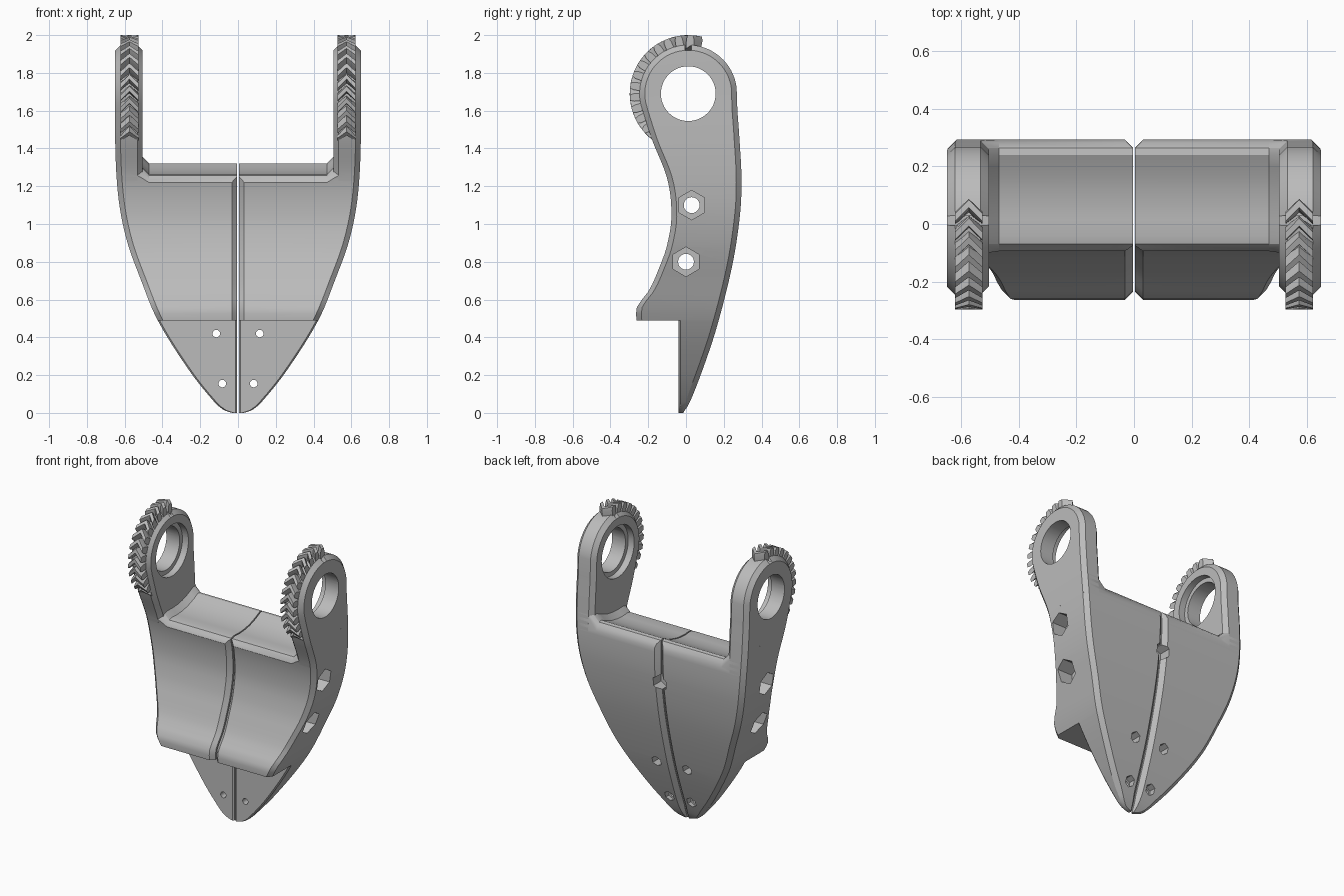
import bpy, bmesh
from math import sin, cos, radians, pi
from mathutils import Vector, Matrix

if "Cube" in bpy.data.objects:
    bpy.data.objects.remove(bpy.data.objects["Cube"], do_unlink=True)

grey = bpy.data.materials.new("plain_grey")
grey.use_nodes = True
grey.diffuse_color = (0.5, 0.5, 0.5, 1)
grey.node_tree.nodes["Principled BSDF"].inputs["Base Color"].default_value = (0.5, 0.5, 0.5, 1)

PY, PZ, ARM_R = 0.012, 1.69, 0.258      # pivot centre and arm end radius
CH = 0.028                              # chamfer width
SEAM, ARM_IN = 0.004, 0.505

# Outline tables: (height, value)
FRONT = [(.49, -.262), (.56, -.26), (.653, -.193), (.786, -.135), (.876, -.103),
         (1.035, -.077), (1.235, -.098), (1.447, -.18), (1.602, -.23)]
BACK = [(0, -.015), (.056, .02), (.257, .098), (.468, .167), (.786, .246),
        (1.05, .286), (1.235, .294), (1.45, .283), (1.602, .272)]
SIDE = [(0, .03), (.015, .075), (.06, .127), (.22, .255), (.49, .425), (.72, .52),
        (.9, .585), (1.1, .628), (1.35, .648), (1.7, .65), (2, .65)]


def curve(table, z):
    """Smooth interpolation through a table."""
    n = len(table)
    z = min(max(z, table[0][0]), table[-1][0])
    i = max(k for k in range(n - 1) if table[k][0] <= z)

    def slope(k):
        a, b = table[max(k - 1, 0)], table[min(k + 1, n - 1)]
        return (b[1] - a[1]) / (b[0] - a[0])
    (z0, v0), (z1, v1) = table[i], table[i + 1]
    h = z1 - z0
    t = (z - z0) / h
    return (v0 * (1 + 2 * t) * (1 - t) ** 2 + v1 * t * t * (3 - 2 * t)
            + h * (slope(i) * t * (1 - t) ** 2 + slope(i + 1) * t * t * (t - 1)))


def loft(name, rings):
    """Closed solid through rings of equal point count."""
    bm = bmesh.new()
    vs = [[bm.verts.new(p) for p in r] for r in rings]
    n = len(vs[0])
    for a, b in zip(vs, vs[1:]):
        for i in range(n):
            bm.faces.new((a[i], a[(i + 1) % n], b[(i + 1) % n], b[i]))
    bm.faces.new(vs[0])
    bm.faces.new(vs[-1])
    return finish(name, bm)


def finish(name, bm):
    bmesh.ops.recalc_face_normals(bm, faces=bm.faces)
    me = bpy.data.meshes.new(name)
    bm.to_mesh(me)
    bm.free()
    me.materials.append(grey)
    ob = bpy.data.objects.new(name, me)
    bpy.context.collection.objects.link(ob)
    return ob


def prism(axis, a, b, u, v, r, sides):
    """Cylinder or hexagon along x (u=y, v=z) or y (u=x, v=z)."""
    def ring(s):
        pts = [(u + r * cos(2 * pi * k / sides + pi / 2),
                v + r * sin(2 * pi * k / sides + pi / 2)) for k in range(sides)]
        return [(s, p, q) if axis == "x" else (p, s, q) for p, q in pts]
    return loft("cutter", [ring(a), ring(b)])


def cut(ob, cutter):
    cutter.hide_render = True
    m = ob.modifiers.new("cut", "BOOLEAN")
    m.operation, m.solver, m.object = "DIFFERENCE", "EXACT", cutter
    bpy.context.view_layer.objects.active = ob
    bpy.ops.object.modifier_apply(modifier=m.name)
    bpy.data.objects.remove(cutter, do_unlink=True)


def complete(ob):
    """Smooth shading and the mirrored half."""
    bpy.ops.object.select_all(action="DESELECT")
    ob.select_set(True)
    bpy.context.view_layer.objects.active = ob
    bpy.ops.object.shade_smooth_by_angle(angle=radians(28))
    m = ob.modifiers.new("mirror", "MIRROR")
    m.use_mirror_merge = False


# Stations pair a front point with a back point, each with its inset point
def station(z):
    step = z < .4895
    f = -.04 if step else curve(FRONT, z)
    b = curve(BACK, z)
    cf, cb = min(.01 if step else CH, (b - f) / 3), min(CH, (b - f) / 3)
    return (f, z), (f + cf, z), (b, z), (b - cb, z), cf, cb


def round_station(t):
    af, ab = radians(198 - 104 * t), radians(2 + 84 * t)

    def at(a, r):
        return PY + r * cos(a), PZ + r * sin(a)
    return (at(af, ARM_R), at(af, ARM_R - CH), at(ab, ARM_R), at(ab, ARM_R - CH), CH, CH)


def section(st, x0):
    F, Fi, B, Bi, cf, cb = st

    def X(p):
        return curve(SIDE, p[1])
    lim = (X(F) - x0) / 3
    cf, cb = min(cf, lim), min(cb, lim)
    return [(x0, *Fi), (x0 + cf, *F), (X(F) - cf, *F), (X(Fi), *Fi),
            (X(Bi), *Bi), (X(B) - cb, *B), (x0 + cb, *B), (x0, *Bi)]


low = [0, .007, .015, .035, .06] + [.06 + .0428 * k for k in range(1, 10)] + [.489]
mid = [.49, .525, .56] + [.56 + .04 * k for k in range(1, 22)]
body = loft("shell_half", [section(station(z), SEAM) for z in low + mid])

# Hollow for the pivoting part, with rounded lips and sloped ends
saddle = [(-.4, 1.7), (-.4, 1.18), (-.11, 1.18), (-.1, 1.205), (-.088, 1.235), (-.07, 1.256),
          (-.04, 1.263), (.015, 1.26), (.07, 1.264), (.12, 1.273), (.16, 1.285), (.2, 1.301),
          (.24, 1.32), (.265, 1.316), (.283, 1.295), (.3, 1.25), (.4, 1.25), (.4, 1.7)]
cut(body, loft("cutter", [[(x, y, z + dz) for y, z in saddle]
                          for x, dz in ((-.1, 0), (.47, 0), (.535, .065))]))

# Cross bolts with hexagonal pockets
for y, z in ((.03, 1.1), (0, .8)):
    cut(body, prism("x", -.1, .8, y, z, .042, 24))
    cut(body, prism("x", curve(SIDE, z) - .1, .8, y, z, .078, 6))

# Tip screws with hexagonal pockets at the back
for x, z in ((.115, .42), (.083, .155)):
    cut(body, prism("y", -.2, .4, x, z, .02, 20))
    cut(body, prism("y", .02, .4, x, z, .036, 6))

# Notch on the back seam
cut(body, prism("y", .2, .5, 0, 1.03, .055, 6))
complete(body)

# Arms with stepped pivot bores
arm_rings = [section(station(1.22 + .0382 * k), ARM_IN) for k in range(11)]
arm_rings += [section(round_station(k / 16), ARM_IN) for k in range(1, 17)]
arm = loft("arm", arm_rings)
cut(arm, prism("x", .4, .8, PY, PZ, .145, 48))
cut(arm, prism("x", .4, .55, PY, PZ, .175, 48))
complete(arm)

# Herringbone teeth around the front of each arm end
bm = bmesh.new()
for k in range(13):
    rows = []
    for x, lead in ((.527, 0), (.5745, 9), (.622, 0)):
        row = []
        for r, off in ((.235, -5), (.29, -4), (.31, -2.5), (.31, 2.5), (.29, 4), (.235, 5)):
            a = radians(88 + 12 * k - lead + off)
            row.append(bm.verts.new((x, PY + r * cos(a), PZ + r * sin(a))))
        rows.append(row)
    for a, b in zip(rows, rows[1:]):
        for i in range(6):
            j = (i + 1) % 6
            bm.faces.new((a[i], a[j], b[j], b[i]))
    bm.faces.new(rows[0])
    bm.faces.new(rows[-1])
complete(finish("gear_teeth", bm))
